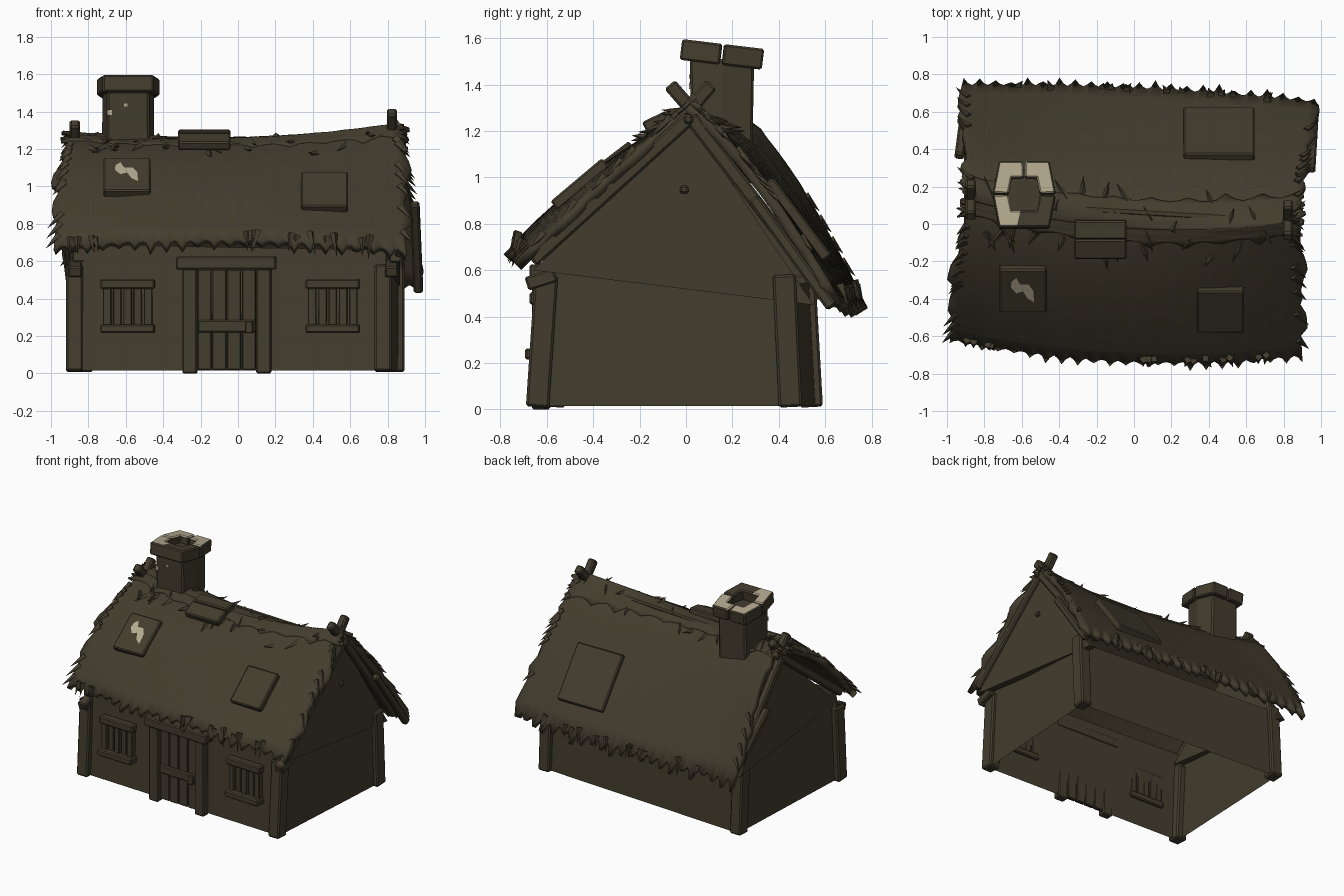
import bpy, bmesh, math, random
from mathutils import Vector, Matrix, Euler

random.seed(4)
cube = bpy.data.objects.get("Cube")
if cube:
    bpy.data.objects.remove(cube)


def material(name, rgb):
    m = bpy.data.materials.new(name)
    m.use_nodes = True
    m.diffuse_color = (*rgb, 1)
    m.node_tree.nodes["Principled BSDF"].inputs["Base Color"].default_value = (*rgb, 1)
    return m


DARK = material("dark brown", (0.056, 0.046, 0.027))
CREAM = material("pale cream", (0.46, 0.40, 0.28))


def finish(bm, name, matrix=None, bevel=0, mats=(DARK,), fix=True):
    if fix:
        bmesh.ops.recalc_face_normals(bm, faces=bm.faces)
    mesh = bpy.data.meshes.new(name)
    bm.to_mesh(mesh)
    bm.free()
    for m in mats:
        mesh.materials.append(m)
    ob = bpy.data.objects.new(name, mesh)
    bpy.context.collection.objects.link(ob)
    if matrix:
        ob.matrix_world = matrix
    if bevel:
        mod = ob.modifiers.new("Bevel", "BEVEL")
        mod.width, mod.segments = bevel, 1
    return ob


def block(name, matrix, size, bevel=0.008):
    bm = bmesh.new()
    bmesh.ops.create_cube(bm, size=1, matrix=Matrix.Diagonal((*size, 1)))
    return finish(bm, name, matrix, bevel)


def box(name, lo, hi, rot=(0, 0, 0), bevel=0.008):
    lo, hi = Vector(lo), Vector(hi)
    return block(name, Matrix.Translation((lo + hi) / 2) @ Euler(rot).to_matrix().to_4x4(),
                 hi - lo, bevel)


def front_box(name, lo, hi, bevel=0.008):
    # The front wall runs slightly askew, so its fittings follow it
    shift = Vector((0, (0.79 - (lo[0] + hi[0]) / 2) * 0.042, 0))
    box(name, Vector(lo) + shift, Vector(hi) + shift, (0, 0, -0.042), bevel)


def along(d):
    return d.to_track_quat("Z", "Y").to_matrix().to_4x4()


def beam(name, a, b, w, d):
    a, b = Vector(a), Vector(b)
    return block(name, Matrix.Translation((a + b) / 2) @ along(b - a), (w, d, (b - a).length), 0.01)


def poly_mesh(name, verts, faces, **kw):
    bm = bmesh.new()
    vs = [bm.verts.new(v) for v in verts]
    for f in faces:
        bm.faces.new([vs[i] for i in f])
    return finish(bm, name, **kw)


# Walls: an uneven plan, open underneath
plan = [(-0.88, -0.57), (0.79, -0.64), (0.86, 0.46), (-0.83, 0.56)]
tops = [0.69, 0.66, 0.53, 0.55]
verts = [(x, y, 0.015) for x, y in plan]
verts += [(x, y * 0.95, z) for (x, y), z in zip(plan, tops)]
poly_mesh("walls", verts, [(i, (i + 1) % 4, (i + 1) % 4 + 4, i + 4) for i in range(4)])

# Gable panels
for name, x, apex, front, back in (("left_gable", 0.84, (0.02, 1.24), (-0.66, 0.6), (0.55, 0.45)),
                                   ("right_gable", -0.85, (0.12, 1.2), (-0.55, 0.6), (0.6, 0.47))):
    tri = [apex, front, back]
    vs = [(x + dx, y, z) for dx in (-0.025, 0.025) for y, z in tri]
    poly_mesh(name, vs, [(0, 1, 2), (3, 4, 5), (0, 1, 4, 3), (1, 2, 5, 4), (2, 0, 3, 5)])
box("gable_peg", (0.85, -0.025, 0.93), (0.885, 0.01, 0.965))

# Corner posts lean inwards
for name, x, y in (("front_right_post", -0.875, -0.57), ("front_left_post", 0.775, -0.64),
                   ("back_left_post", 0.845, 0.45), ("back_right_post", -0.82, 0.54)):
    beam(name, (x, y, 0.01), (x, y * 0.94, 0.58), 0.09, 0.1)
for x, y in ((-0.87, -0.56), (0.82, -0.625)):
    box("eave_bracket", (x - 0.035, y - 0.065, 0.53), (x + 0.035, y + 0.065, 0.59), (0.3, 0, 0))


# Roof surface: u runs along the ridge, v from ridge to eave
def lerp(a, b, t):
    return Vector(a).lerp(Vector(b), t)


def slope(side, u, v):
    bow = u * (1 - u)
    ridge = lerp((-0.89, 0.13, 1.27), (0.86, 0.02, 1.33), u)
    ridge += Vector((0, -0.4, -0.2)) * bow
    if side < 0:
        eave = lerp((-0.985, -0.63, 0.67), (0.9, -0.715, 0.66), u)
        eave += Vector((0, -0.3, 0.18)) * bow
        bulge = 0.10 - 0.09 * u
        crown = 0
    else:
        eave = lerp((-0.91, 0.755, 0.49), (0.965, 0.665, 0.47), u)
        eave += Vector((0, 0.12, 0)) * bow
        bulge = 0.13 - 0.06 * u
        crown = 0.6 * (1 - u) + bow
    p = ridge.lerp(eave, v)
    p.z += 4 * bulge * v * (1 - v) + crown * v * (1 - v) ** 3
    return p


def frame(side, u, v):
    yv = (slope(side, u, v - 0.1) - slope(side, u, v + 0.1)) * -side
    yv.x = 0
    yv.normalize()
    xv = Vector((1, 0, 0))
    return Matrix.Translation(slope(side, u, v)) @ Matrix((xv, yv, xv.cross(yv))).transposed().to_4x4()


def thatch(name, side, vmax, lift, teeth, amp, thick):
    bm = bmesh.new()
    cols, rows = teeth * 4, 14
    grid = []
    size = [random.uniform(0.25, 1) * amp for _ in range(teeth + 1)]
    for j in range(rows + 1):
        row = []
        ragged = random.random() < 0.4
        for i in range(cols + 1):
            u, v = i / cols, vmax * j / rows
            if j == rows:
                v += size[i // 4] * (1, 0.3, 0, 0.3)[i % 4]
            if i in (0, cols) and ragged:
                u += (-1 if i == 0 else 1) * random.uniform(0.005, 0.03)
                v += 0.02
            p = slope(side, u, v)
            p.z += lift + random.uniform(-1, 1) * 0.002
            row.append(bm.verts.new(p))
        grid.append(row)
    for j in range(rows):
        for i in range(cols):
            f = bm.faces.new((grid[j][i], grid[j][i + 1], grid[j + 1][i + 1], grid[j + 1][i]))
            f.smooth = True
            f.normal_update()
            if f.normal.z < 0:
                f.normal_flip()
    ob = finish(bm, name, fix=False)
    mod = ob.modifiers.new("Thickness", "SOLIDIFY")
    mod.thickness, mod.offset = thick, -1


for side, word, cap in ((-1, "front", 0.09), (1, "back", 0.2)):
    thatch(word + "_thatch", side, 0.98, 0, 22, 0.07, 0.045)
    thatch(word + "_ridge_thatch", side, cap, 0.01, 9, 0.06, 0.02)

# Loose straw tufts on the ridge, the gable edges and hanging from the eaves
bm = bmesh.new()
for k in range(106):
    side = random.choice((-1, 1))
    if k < 36:
        u, v = random.uniform(0.03, 0.97), random.uniform(0.03, 0.24)
        d = Vector((random.uniform(-0.7, 0.7), side * 0.8, random.uniform(-0.3, 0.15)))
    elif k < 76:
        u, v = k % 2, random.uniform(0.0, 0.97)
        d = Vector((u * 2 - 1, side * 0.9, -1.0))
    else:
        u, v = random.uniform(0.02, 0.98), 0.98
        d = Vector((random.uniform(-0.3, 0.3), side * 0.4, -1))
    d.normalize()
    m = Matrix.Translation(slope(side, u, v) + d * 0.02) @ along(d)
    bmesh.ops.create_cone(bm, cap_ends=True, segments=4, radius1=0.022, radius2=0,
                          depth=random.uniform(0.08, 0.14), matrix=m)
finish(bm, "straw_tufts")

# Roof patches
for name, side, u, v, w, h in (("front_right_patch", -1, 0.19, 0.525, 0.25, 0.29),
                               ("front_left_patch", -1, 0.77, 0.59, 0.25, 0.29),
                               ("back_patch", 1, 0.74, 0.68, 0.38, 0.42)):
    block(name, frame(side, u, v) @ Matrix.Translation((0, 0, 0.008)), (w, h, 0.05))
stain = [(-0.065, 0.03), (-0.06, 0.07), (-0.035, 0.095), (-0.015, 0.05), (0.03, 0.05),
         (0.055, 0.01), (0.06, -0.07), (0.025, -0.045), (0, 0.005), (-0.035, -0.01)]
poly_mesh("pale_stain", [(x, y, 0.037) for x, y in stain], [range(len(stain))],
          matrix=frame(-1, 0.19, 0.525), mats=(CREAM,))
box("ridge_board_upper", (-0.32, -0.08, 1.25), (-0.04, 0.02, 1.30), (0.1, 0, 0))
box("ridge_board_lower", (-0.32, -0.185, 1.215), (-0.04, -0.07, 1.265), (0.45, 0, 0))

# Ridge pole, bargeboards and crossed pole tips
beam("ridge_pole", (-0.93, 0.12, 1.235), (0.91, 0.01, 1.25), 0.04, 0.04)
for u, x, inset in ((0, -0.885, 0.012), (1, 0.865, -0.042)):
    for side in (-1, 1):
        top, low = slope(side, u, 0), slope(side, u, 0.93)
        top.x = low.x = x
        down = Vector((0, 0, -0.07))
        beam("bargeboard", top + down, low + down, 0.05, 0.06)
        beam("pole_tip", top + Vector((inset, side * 0.04, -0.08)),
             top + Vector((inset, -side * 0.09, 0.07)), 0.055, 0.06)
beam("left_edge_plank", (0.945, 0.29, 0.91), (0.965, 0.63, 0.44), 0.05, 0.05)
beam("right_edge_plank", (-0.935, 0.36, 0.91), (-0.89, 0.71, 0.52), 0.05, 0.05)

# Chimney: six-sided outline, squarer than a regular hexagon
outline = [(0.168, 0), (0.135, 0.178), (-0.135, 0.178), (-0.168, 0), (-0.135, -0.178), (0.135, -0.178)]
centre = Matrix.Translation((-0.587, 0.155, 0))
verts = [(x * kx, y * ky, z) for kx, ky, z in ((0.84, 0.72, 0.97), (0.82, 0.78, 1.51)) for x, y in outline]
poly_mesh("chimney_stack", verts, [range(6), range(6, 12)] +
          [(i, (i + 1) % 6, (i + 1) % 6 + 6, i + 6) for i in range(6)], matrix=centre, bevel=0.01)
for x, z, s in ((-0.687, 1.395, 0.014), (-0.60, 1.435, 0.009)):
    fleck = box("chimney_fleck", (x - s, 0.014, z - s), (x + s, 0.0235, z + s), bevel=0)
    fleck.data.materials[0] = CREAM

# Chimney cap: a ring split into three stones
GAP = 0.006
bm = bmesh.new()
stones = [[(0.168, GAP), outline[1], (GAP, 0.178)], [(-GAP, 0.178), outline[2], (-0.168, GAP)],
          [(-0.168, -GAP), outline[4], (-0.04, -0.178), outline[5], (0.168, -GAP)]]
for stone in stones:
    rings = [[bm.verts.new((x * k, y * k, z)) for k, z in
              ((0.5, -0.045), (1, -0.045), (1, 0.045), (0.5, 0.045))] for x, y in stone]
    for n, (p, q) in enumerate(zip(rings, rings[1:])):
        for i in range(4):
            f = bm.faces.new((p[i], p[(i + 1) % 4], q[(i + 1) % 4], q[i]))
            f.material_index = int(i == 2 and n < 2)
    bm.faces.new(rings[0])
    bm.faces.new(rings[-1])
finish(bm, "chimney_cap", centre @ Matrix.Translation((0, 0, 1.53)) @ Matrix.Rotation(-0.12, 4, "X"),
       0.008, (DARK, CREAM))

# Door with frame
for x in (-0.257, 0.137):
    front_box("door_post", (x - 0.04, -0.69, 0), (x + 0.04, -0.63, 0.56))
front_box("door_lintel", (-0.33, -0.70, 0.555), (0.205, -0.61, 0.625))
for i in range(4):
    x = -0.215 + i * 0.079
    front_box("door_plank", (x, -0.66, 0.02), (x + 0.073, -0.63, 0.555), bevel=0.004)
front_box("door_rail", (-0.215, -0.675, 0.22), (0.095, -0.65, 0.285))
front_box("door_latch", (0.04, -0.69, 0.215), (0.08, -0.66, 0.28), bevel=0.004)

# Shuttered windows
for x in (-0.59, 0.507):
    front_box("window_sill", (x - 0.145, -0.70, 0.215), (x + 0.145, -0.61, 0.262))
    front_box("window_head", (x - 0.145, -0.68, 0.452), (x + 0.145, -0.62, 0.505))
    for k in range(5):
        c = x - 0.11 + k * 0.055
        front_box("window_slat", (c - 0.022, -0.665 + 0.008 * (k % 2), 0.25),
                  (c + 0.022, -0.622, 0.46), bevel=0.004)
